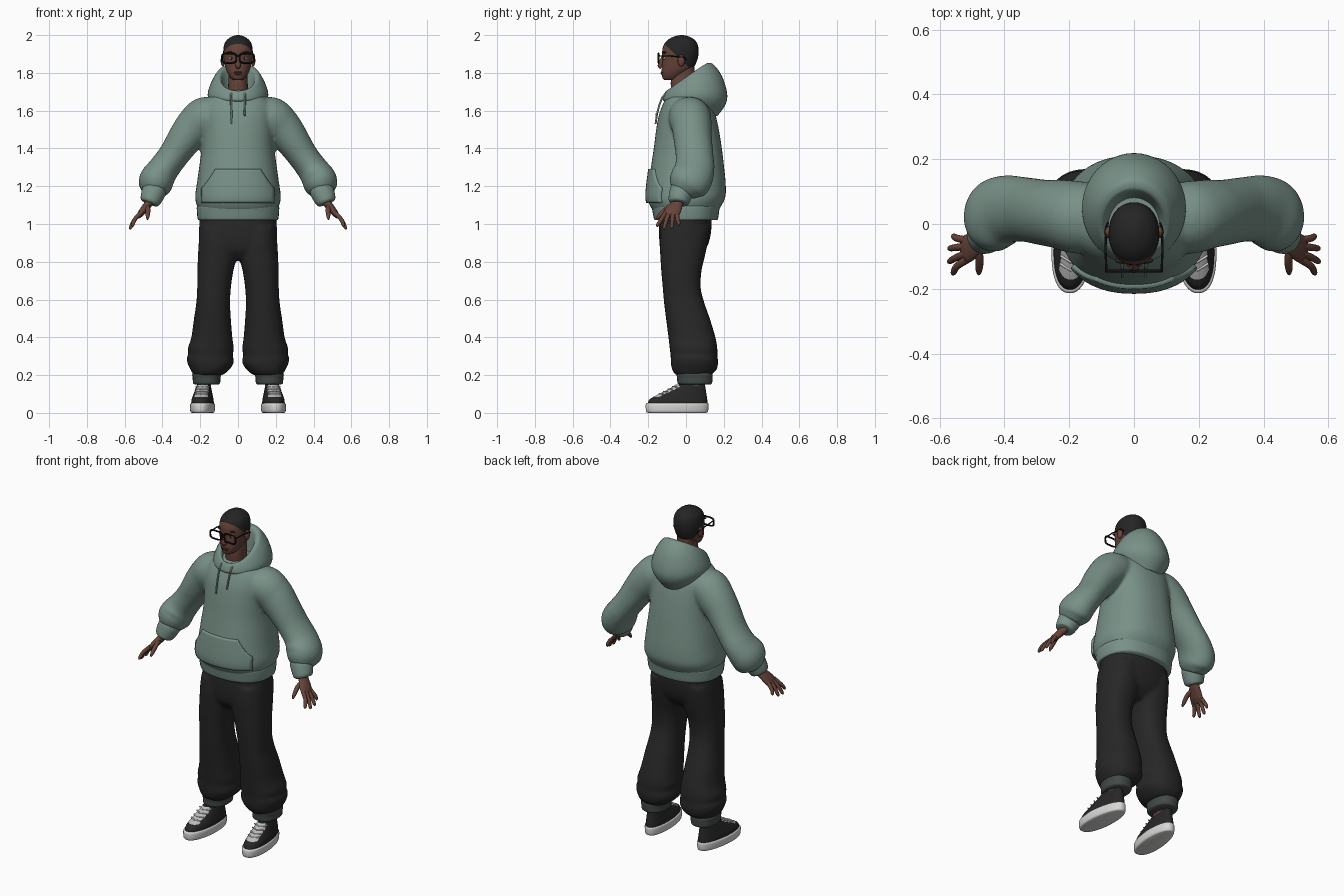
import bpy, bmesh, math
from mathutils import Vector, Matrix

cube = bpy.data.objects.get("Cube")
if cube:
    bpy.data.objects.remove(cube)


def material(name, r, g, b):
    m = bpy.data.materials.new(name)
    m.use_nodes = True
    m.diffuse_color = (r, g, b, 1)
    bsdf = m.node_tree.nodes["Principled BSDF"]
    bsdf.inputs["Base Color"].default_value = (r, g, b, 1)
    bsdf.inputs["Roughness"].default_value = 0.9
    return m


SAGE = material("sage_fabric", 0.19, 0.285, 0.245)
DARK = material("charcoal_fabric", 0.02, 0.02, 0.021)
RIB = material("grey_rib", 0.055, 0.068, 0.064)
SKIN = material("brown_skin", 0.135, 0.058, 0.042)
LIP = material("lip", 0.11, 0.042, 0.035)
HAIR = material("black_hair", 0.018, 0.018, 0.019)
FRAME = material("black_frame", 0.006, 0.006, 0.006)
WHITE = material("off_white", 0.68, 0.68, 0.67)
LACE = material("light_grey", 0.5, 0.5, 0.5)


def spline(rows, steps=4):
    """Catmull-Rom interpolation through rows of numbers."""
    out = []
    for i in range(len(rows) - 1):
        p = [Vector(rows[max(0, min(len(rows) - 1, i + k))]) for k in (-1, 0, 1, 2)]
        for s in range(steps):
            t = s / steps
            out.append(0.5 * (2 * p[1] + (p[2] - p[0]) * t
                              + (2 * p[0] - 5 * p[1] + 4 * p[2] - p[3]) * t * t
                              + (3 * p[1] - p[0] - 3 * p[2] + p[3]) * t ** 3))
    return out + [Vector(rows[-1])]


def circle(n, power):
    def bend(v):
        return math.copysign(abs(v) ** (2 / power), v)
    return [(bend(math.cos(a)), bend(math.sin(a)))
            for a in (2 * math.pi * i / n for i in range(n))]


def stack(rows, n=40, power=2.3, steps=4):
    """Level rings from rows of (z, x0, x1, y0, y1)."""
    return [[Vector(((x0 + x1 + (x1 - x0) * c) / 2, (y0 + y1 + (y1 - y0) * s) / 2, z))
             for c, s in circle(n, power)] for z, x0, x1, y0, y1 in spline(rows, steps)]


def centred(rows):
    return [(z, -hx, hx, y0, y1) for z, hx, y0, y1 in rows]


def tube(rows, n=28, steps=4):
    """Rings across a path from rows of (x, y, z, radius, radius along y)."""
    pts, rings = spline(rows, steps), []
    for i, p in enumerate(pts):
        t = (pts[min(i + 1, len(pts) - 1)] - pts[max(i - 1, 0)])
        t = Vector(t[:3]).normalized()
        side = Vector((0, 1, 0)).cross(t).normalized()
        fore = t.cross(side)
        rings.append([Vector(p[:3]) + side * p[3] * c + fore * p[4] * s for c, s in circle(n, 2)])
    return rings


def finish(name, bm, mats, mirror=False):
    bmesh.ops.recalc_face_normals(bm, faces=bm.faces)
    me = bpy.data.meshes.new(name)
    bm.to_mesh(me)
    bm.free()
    ob = bpy.data.objects.new(name, me)
    bpy.context.collection.objects.link(ob)
    for m in mats:
        me.materials.append(m)
    bpy.ops.object.select_all(action='DESELECT')
    ob.select_set(True)
    bpy.context.view_layer.objects.active = ob
    bpy.ops.object.shade_smooth_by_angle(angle=math.radians(50))
    if mirror:
        ob.modifiers.new("mirror", 'MIRROR').use_mirror_merge = False
    return ob


def loft(*shells):
    bm = bmesh.new()
    for rings in shells:
        loops = [[bm.verts.new(p) for p in ring] for ring in rings]
        for a, b in zip(loops, loops[1:]):
            for i in range(len(a)):
                j = (i + 1) % len(a)
                bm.faces.new((a[i], a[j], b[j], b[i]))
        bm.faces.new(loops[0])
        bm.faces.new(loops[-1])
    bmesh.ops.recalc_face_normals(bm, faces=bm.faces)
    return bm


def flipped(rings):
    return [[Vector((-p.x, p.y, p.z)) for p in ring] for ring in rings]


def fuse(ob, voxel):
    r = ob.modifiers.new("fuse", 'REMESH')
    r.mode, r.voxel_size, r.use_smooth_shade = 'VOXEL', voxel, True
    s = ob.modifiers.new("soften", 'SMOOTH')
    s.factor, s.iterations = 0.5, 5


def ball(name, centre, size, mat, mirror=True):
    bm = bmesh.new()
    bmesh.ops.create_uvsphere(bm, u_segments=20, v_segments=12, radius=1)
    bmesh.ops.transform(bm, verts=bm.verts,
                        matrix=Matrix.Translation(centre) @ Matrix.Diagonal((*size, 1)))
    return finish(name, bm, [mat], mirror)


def wire(name, points, radius, mat, cyclic=False):
    cu = bpy.data.curves.new(name, 'CURVE')
    cu.dimensions, cu.bevel_depth, cu.bevel_resolution = '3D', radius, 2
    cu.use_fill_caps = True
    sp = cu.splines.new('POLY')
    sp.points.add(len(points) - 1)
    for p, co in zip(sp.points, points):
        p.co = (*co, 1)
    sp.use_cyclic_u, sp.use_smooth = cyclic, True
    cu.materials.append(mat)
    bpy.context.collection.objects.link(bpy.data.objects.new(name, cu))


# Hoodie body fused with both sleeves
body = stack(centred([
    (1.07, .205, -.175, .17), (1.11, .222, -.197, .195), (1.15, .227, -.203, .21),
    (1.22, .217, -.197, .21), (1.3, .206, -.186, .202), (1.4, .193, -.171, .19),
    (1.5, .19, -.158, .174), (1.58, .19, -.143, .156), (1.64, .175, -.12, .135),
    (1.69, .125, -.095, .11), (1.71, .08, -.08, .09)]))
sleeve = tube([
    (.1, .02, 1.585, .085, .1), (.17, .02, 1.565, .11, .112), (.225, .03, 1.52, .105, .107),
    (.275, .035, 1.46, .094, .102), (.34, .045, 1.365, .081, .1), (.395, .045, 1.29, .082, .106),
    (.43, .025, 1.235, .092, .113), (.437, 0, 1.2, .086, .1), (.442, -.02, 1.165, .06, .068)])
hoodie = finish("hoodie_body", loft(body, sleeve, flipped(sleeve)), [SAGE])
fuse(hoodie, 0.01)

finish("hoodie_hem", loft(stack(centred([
    (1.02, .208, -.163, .163), (1.03, .214, -.17, .17), (1.07, .218, -.178, .176),
    (1.095, .217, -.182, .18), (1.105, .205, -.17, .17)]))), [SAGE])
finish("sleeve_cuff", loft(tube([
    (.437, -.015, 1.19, .058, .06), (.444, -.022, 1.175, .064, .064),
    (.46, -.035, 1.135, .058, .058), (.468, -.04, 1.115, .05, .052),
    (.47, -.041, 1.11, .04, .04)])), [SAGE], True)

# Hood: rings that tilt upward to the back, then roll inward
hood = []
for rx, yf, yb, zf, zb in spline([
        (.12, -.1, .165, 1.64, 1.57), (.152, -.122, .208, 1.655, 1.63),
        (.16, -.12, .218, 1.675, 1.69), (.142, -.112, .192, 1.695, 1.78),
        (.118, -.104, .15, 1.705, 1.84), (.102, -.096, .122, 1.7, 1.853),
        (.088, -.088, .098, 1.685, 1.83), (.075, -.08, .08, 1.655, 1.7),
        (.06, -.07, .07, 1.63, 1.64)]):
    hood.append([Vector((rx * c, (yf + yb) / 2 + (yb - yf) / 2 * s,
                         (zf + zb) / 2 + (zb - zf) / 2 * s + .01 * c * c))
                 for c, s in circle(48, 2)])
finish("hood", loft(hood), [SAGE])

for s, low in ((1, 1.575), (-1, 1.53)):
    wire("drawstring", [(s * .036, -.1, 1.7), (s * .037, -.126, 1.67), (s * .036, -.141, 1.63),
                        (s * .035, -.153, 1.585), (s * .036, -.161, low)], .005, SAGE)

# Front pocket, wrapped on to the body
bm = bmesh.new()
ROWS, COLS = 16, 24
grid = []
for i in range(ROWS + 1):
    z = 1.115 + .175 * i / ROWS
    half = .185 if z < 1.19 else .185 - .07 * ((z - 1.19) / .1) ** .8
    grid.append([bm.verts.new((half * (2 * j / COLS - 1), -.4, z)) for j in range(COLS + 1)])
for a, b in zip(grid, grid[1:]):
    for j in range(COLS):
        bm.faces.new((a[j], a[j + 1], b[j + 1], b[j]))
pocket = finish("front_pocket", bm, [SAGE])
wrap = pocket.modifiers.new("wrap", 'SHRINKWRAP')
wrap.target, wrap.wrap_method, wrap.use_project_y = hoodie, 'PROJECT', True
thick = pocket.modifiers.new("thickness", 'SOLIDIFY')
thick.thickness, thick.offset = .026, 0

# Trousers: hips fused with both legs
hips = stack(centred([(.81, .1, -.09, .05), (.86, .18, -.13, .1), (.92, .206, -.142, .126),
                      (1.0, .205, -.142, .136), (1.06, .2, -.135, .13)]))
leg = stack([
    (.2, .08, .235, -.055, .13), (.225, .05, .25, -.072, .16), (.26, .024, .266, -.08, .17),
    (.29, .024, .272, -.081, .168), (.31, .028, .262, -.082, .166), (.34, .022, .266, -.086, .166),
    (.4, .03, .247, -.093, .156), (.5, .038, .233, -.106, .126), (.58, .042, .221, -.116, .098),
    (.66, .038, .216, -.123, .078), (.75, .025, .215, -.131, .082), (.83, .005, .212, -.136, .1),
    (.9, .0, .208, -.14, .115), (.98, .01, .2, -.135, .125)])
fuse(finish("trousers", loft(hips, leg, flipped(leg)), [DARK]), 0.01)
finish("ankle_cuff", loft(stack([
    (.15, .105, .228, -.035, .13), (.158, .095, .238, -.045, .138), (.185, .093, .24, -.047, .14),
    (.205, .09, .242, -.05, .14), (.22, .1, .23, -.04, .13)])), [RIB], True)
finish("ankle", loft(stack([(.09, .145, .215, -.04, .085), (.2, .14, .215, -.035, .09)])),
       [SKIN], True)

# Shoes: sole, upper with a pale lace panel, and laces
CX = .183
TURN = Matrix.Rotation(math.radians(5), 3, 'Z')


def shoe_shape(p):
    p = Vector((CX + (p[0] - CX) * (1 - .7 * max(0, p[1] + .05)), p[1], p[2]))
    pivot = Vector((CX, 0, 0))
    return pivot + TURN @ (p - pivot)


sole = stack([(0, .128, .238, -.2, .108), (.008, .12, .246, -.212, .117),
              (.044, .118, .248, -.214, .12), (.052, .125, .241, -.207, .114)], steps=3)
upper = stack([
    (.045, .124, .242, -.205, .115), (.07, .126, .24, -.195, .113), (.09, .131, .235, -.163, .11),
    (.11, .136, .23, -.122, .107), (.13, .141, .225, -.085, .104), (.15, .147, .219, -.055, .1)], n=64)
bm = loft(upper)
bm.normal_update()
for f in bm.faces:
    c = f.calc_center_median()
    if -.17 < c.y < -.04 and abs(c.x - CX) < .034 and .085 < c.z < .149:
        f.material_index = 1
for v in bm.verts:
    v.co = shoe_shape(v.co)
finish("shoe_upper", bm, [DARK, LACE], True)
finish("shoe_sole", loft([[shoe_shape(p) for p in r] for r in sole]), [WHITE], True)
for k in range(4):
    y, z = -.143 + .024 * k, .1 + .013 * k
    bar = [shoe_shape((CX + d, y + abs(d) * .5, z)) for d in (-.036, -.018, 0, .018, .036)]
    for s in (1, -1):
        wire("shoe_lace", [(s * p.x, p.y, p.z) for p in bar], .004, WHITE)

# Hands
finish("palm", loft(tube([
    (.455, -.035, 1.14, .024, .03), (.472, -.045, 1.11, .022, .031), (.494, -.062, 1.082, .02, .04),
    (.515, -.077, 1.055, .017, .043), (.53, -.08, 1.035, .009, .034)])), [SKIN], True)
for name, y0, x1, y1, z1 in (("index_finger", -.11, .557, -.15, .985),
                             ("middle_finger", -.09, .568, -.115, .972),
                             ("ring_finger", -.069, .567, -.075, .975),
                             ("little_finger", -.05, .556, -.038, .992)):
    finish(name, loft(tube([
        (.515, y0, 1.058, .012, .012), (.546, (y0 + y1) / 2, 1.025, .011, .011),
        (x1, y1, z1 + .01, .009, .009), (x1, y1, z1, .003, .003)], 12)), [SKIN], True)
finish("thumb", loft(tube([
    (.484, -.06, 1.1, .014, .016), (.477, -.105, 1.078, .013, .013),
    (.478, -.14, 1.045, .011, .011), (.479, -.155, 1.024, .004, .004)], 12)), [SKIN], True)

# Head: one form, cut along a slanted hairline
bm = loft(stack(centred([
    (1.762, .022, -.115, -.05), (1.772, .038, -.124, -.03), (1.8, .056, -.129, .008),
    (1.83, .067, -.128, .042), (1.87, .075, -.125, .06), (1.9, .078, -.126, .066),
    (1.93, .077, -.124, .066), (1.96, .069, -.111, .057), (1.983, .049, -.084, .035),
    (1.996, .024, -.052, .006), (2.0, .006, -.03, -.016)]), power=2.15))
origin, normal = Vector((0, -.12, 1.958)), Vector((0, .95, 1)).normalized()
bmesh.ops.bisect_plane(bm, geom=bm.verts[:] + bm.edges[:] + bm.faces[:],
                       plane_co=origin, plane_no=normal)
for f in bm.faces:
    f.material_index = int((f.calc_center_median() - origin).dot(normal) > 0)
finish("head", bm, [SKIN, HAIR])
finish("neck", loft(stack(centred([(1.64, .062, -.078, .06), (1.7, .054, -.078, .05),
                                   (1.76, .051, -.08, .048), (1.83, .05, -.06, .045)]))), [SKIN])
finish("nose", loft(tube([(0, -.118, 1.895, .007, .006), (0, -.13, 1.865, .009, .01),
                          (0, -.136, 1.84, .015, .014), (0, -.128, 1.828, .011, .01)], 16)), [SKIN])
ball("ear", (.08, -.025, 1.865), (.012, .019, .031), SKIN)
ball("eye", (.034, -.112, 1.877), (.014, .009, .007), WHITE)
ball("iris", (.034, -.118, 1.877), (.006, .005, .006), FRAME)
ball("eyebrow", (.037, -.113, 1.908), (.022, .009, .005), HAIR)
ball("upper_lip", (0, -.126, 1.803), (.024, .008, .005), LIP, False)
ball("lower_lip", (0, -.125, 1.795), (.02, .009, .006), LIP, False)

# Glasses
for s in (1, -1):
    wire("glasses_rim", [(s * (.047 + .038 * c), -.145, 1.878 + .025 * d)
                         for c, d in circle(32, 4)], .005, FRAME, True)
    wire("glasses_temple", [(s * .085, -.145, 1.89), (s * .088, -.08, 1.889),
                            (s * .086, -.01, 1.882), (s * .08, .004, 1.868)], .0035, FRAME)
wire("glasses_bridge", [(-.012, -.145, 1.886), (0, -.147, 1.89), (.012, -.145, 1.886)], .004, FRAME)
